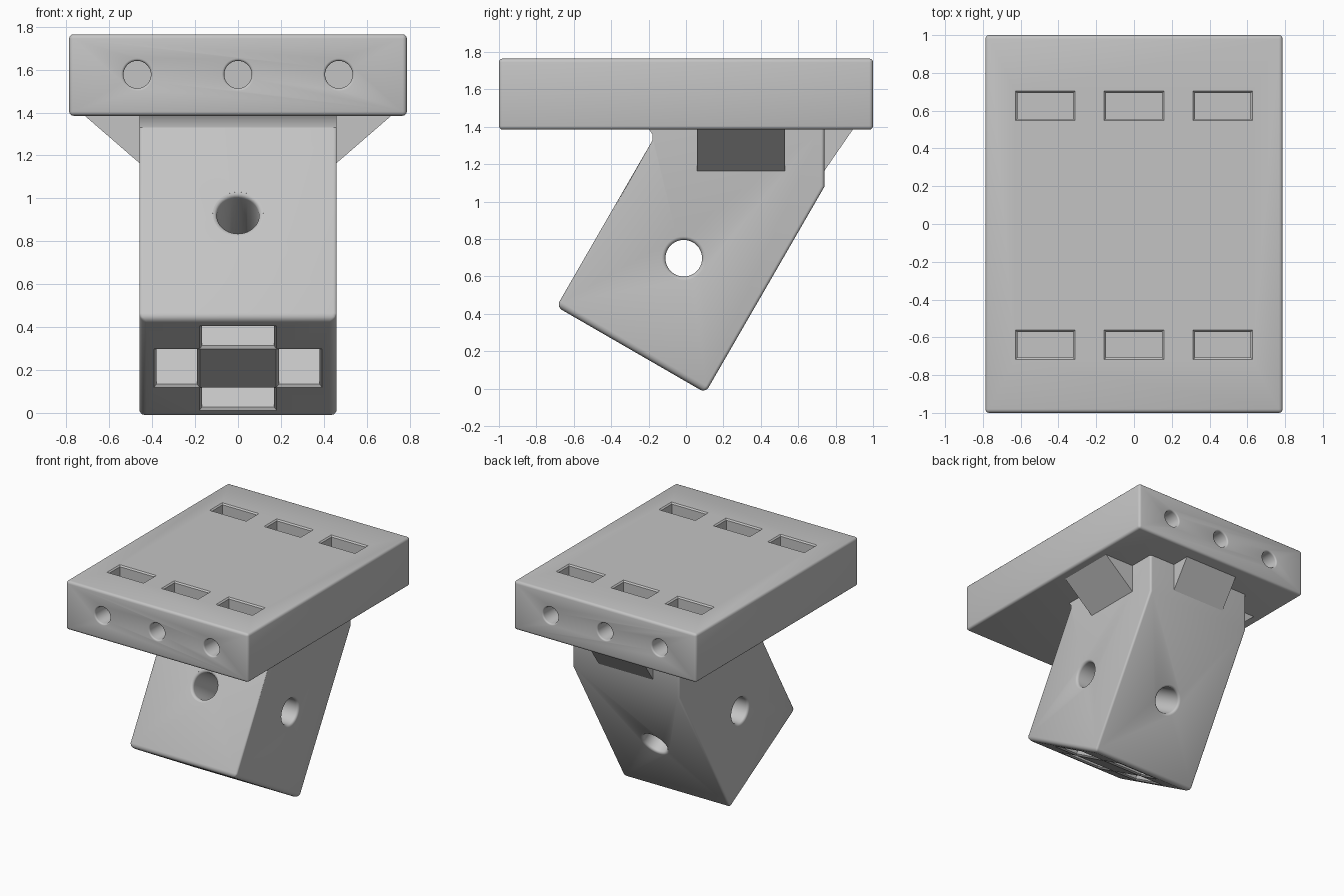
import bpy, bmesh
from math import sin, cos, pi
from mathutils import Vector

cube = bpy.data.objects.get("Cube")
if cube:
    bpy.data.objects.remove(cube)

grey = bpy.data.materials.new("light_grey")
grey.use_nodes = True
COLOR = (0.55, 0.55, 0.55, 1)
grey.diffuse_color = COLOR
grey.node_tree.nodes["Principled BSDF"].inputs["Base Color"].default_value = COLOR

X, Y, Z = Vector((1, 0, 0)), Vector((0, 1, 0)), Vector((0, 0, 1))
AXIS = Vector((0, sin(pi / 6), cos(pi / 6)))       # along the leaning post
FRONT = Vector((0, -cos(pi / 6), sin(pi / 6)))     # out of its front face
HALF = 0.46
BACK_CORNER = Vector((0, 0.104, -0.022))
FOOT = BACK_CORNER + FRONT * HALF                  # middle of the foot face
HUB = FOOT + AXIS * 0.565                          # where the two bores cross


def loft(name, rings):
    """Closed solid through a list of equal-length rings."""
    bm = bmesh.new()
    loops = [[bm.verts.new(p) for p in ring] for ring in rings]
    n = len(loops[0])
    for a, b in zip(loops, loops[1:]):
        for i in range(n):
            j = (i + 1) % n
            bm.faces.new((a[i], a[j], b[j], b[i]))
    bm.faces.new(loops[0])
    bm.faces.new(loops[-1])
    bmesh.ops.recalc_face_normals(bm, faces=bm.faces)
    mesh = bpy.data.meshes.new(name)
    bm.to_mesh(mesh)
    bm.free()
    mesh.materials.append(grey)
    obj = bpy.data.objects.new(name, mesh)
    bpy.context.collection.objects.link(obj)
    return obj


def rect(c, u, v, hu, hv):
    return [c + u * (hu * i) + v * (hv * j) for i, j in ((-1, -1), (1, -1), (1, 1), (-1, 1))]


def bore(name, center, direction, u, v, start, end, r, soft, both):
    """Round cutter with softened mouths at its end, or at both ends."""
    steps = [k * pi / 8 for k in range(5)]
    mouth = [(end - soft * (1 - sin(t)), r + soft * (1 - cos(t))) for t in steps]
    mouth.append((end + 0.05, r + soft))
    if both:
        profile = [(start + end - d, q) for d, q in reversed(mouth)] + mouth
    else:
        profile = [(start, r)] + mouth
    n = 40
    return loft(name, [[center + direction * d + (u * cos(2 * pi * i / n) + v * sin(2 * pi * i / n)) * q
                        for i in range(n)] for d, q in profile])


def pocket(name, mouth, inward, u, v, hu, hv, depth, soft):
    """Rectangular cutter with a chamfered mouth."""
    stations = ((-0.05, soft), (0, soft), (soft, 0), (depth, 0))
    return loft(name, [rect(mouth + inward * d, u, v, hu + s, hv + s) for d, s in stations])


def finish(obj, cutters=()):
    """Cut, bake the modifiers and shade."""
    for c in cutters:
        c.hide_render = True
        m = obj.modifiers.new(c.name, "BOOLEAN")
        m.operation, m.solver, m.object = "DIFFERENCE", "EXACT", c
    deps = bpy.context.evaluated_depsgraph_get()
    mesh = bpy.data.meshes.new_from_object(obj.evaluated_get(deps))
    obj.modifiers.clear()
    obj.data = mesh
    for c in cutters:
        bpy.data.objects.remove(c)
    bpy.ops.object.select_all(action="DESELECT")
    obj.select_set(True)
    bpy.context.view_layer.objects.active = obj
    bpy.ops.object.shade_smooth_by_angle(angle=pi / 6)


def soften(obj, width, segments=3):
    m = obj.modifiers.new("soft_edges", "BEVEL")
    m.width, m.segments = width, segments
    return m


# Mounting plate with nut slots in its top and bolt holes in both ends
LOW, TOP = 1.385, 1.765
plate = loft("mounting_plate", [rect(Z * z, X, Y, 0.787, 1) for z in (LOW, TOP)])
soften(plate, 0.02)
cutters = []
for side in (-1, 1):
    for x in (-0.47, 0, 0.47):
        slot_y = 0.64 if side < 0 else 0.625
        cutters.append(pocket("nut_slot", Vector((x, side * slot_y, TOP)), -Z, X, Y,
                              0.148, 0.068, 0.335, 0.01))
        cutters.append(bore("bolt_hole", Vector((x, 0, 1.577)), Y * side, X, Z,
                            0.6, 1, 0.064, 0.012, False))
finish(plate, cutters)

# Leaning post, profile drawn in the side plane
front_foot = BACK_CORNER + FRONT * (2 * HALF)
outline = [(BACK_CORNER.y, BACK_CORNER.z), (0.74, 1.08), (0.74, 1.39),
           (-0.2, 1.39), (-0.18, 1.36), (-0.178, 1.33), (front_foot.y, front_foot.z)]
post = loft("leaning_post", [[Vector((x, y, z)) for y, z in outline] for x in (-HALF, HALF)])
weights = post.data.attributes.new("bevel_weight_edge", "FLOAT", "EDGE")
for e in post.data.edges:
    a, b = (post.data.vertices[i].co for i in e.vertices)
    mid = (a + b) / 2
    if (mid - FOOT).dot(AXIS) < 0.01:
        weights.data[e.index].value = 1
    elif abs(mid.x) > 0.1 and mid.z < 1.34:
        weights.data[e.index].value = 0.5
bevel = soften(post, 0.06, 5)
bevel.limit_method = "WEIGHT"

cutters = [bore("cross_bore", HUB, X, Y, Z, -HALF, HALF, 0.098, 0.02, True),
           bore("front_bore", HUB, FRONT, X, AXIS, -HALF, HALF, 0.098, 0.02, True)]
# Four pockets around a solid centre in the foot
for u, v in ((X, FRONT), (FRONT, X)):
    for s in (-1, 1):
        cutters.append(pocket("foot_pocket", FOOT + u * (s * 0.285), AXIS, u, v,
                              0.095, 0.168, 0.3, 0.012))
finish(post, cutters)


# Gussets under the plate at both sides and the back
def gusset(name, base, out, along, reach, half_width):
    def section(w):
        c = base + along * w
        return [c - out * 0.03 + Z * (LOW + 0.005), c + out * reach + Z * (LOW + 0.005),
                c + Z * 1.165, c - out * 0.03 + Z * 1.165]
    finish(loft(name, [section(-half_width), section(half_width)]))


for name, s in (("left_gusset", 1), ("right_gusset", -1)):
    gusset(name, Vector((s * HALF, 0.295, 0)), X * s, Y, 0.26, 0.235)
gusset("back_gusset", Vector((0, 0.74, 0)), Y, X, 0.155, 0.235)
